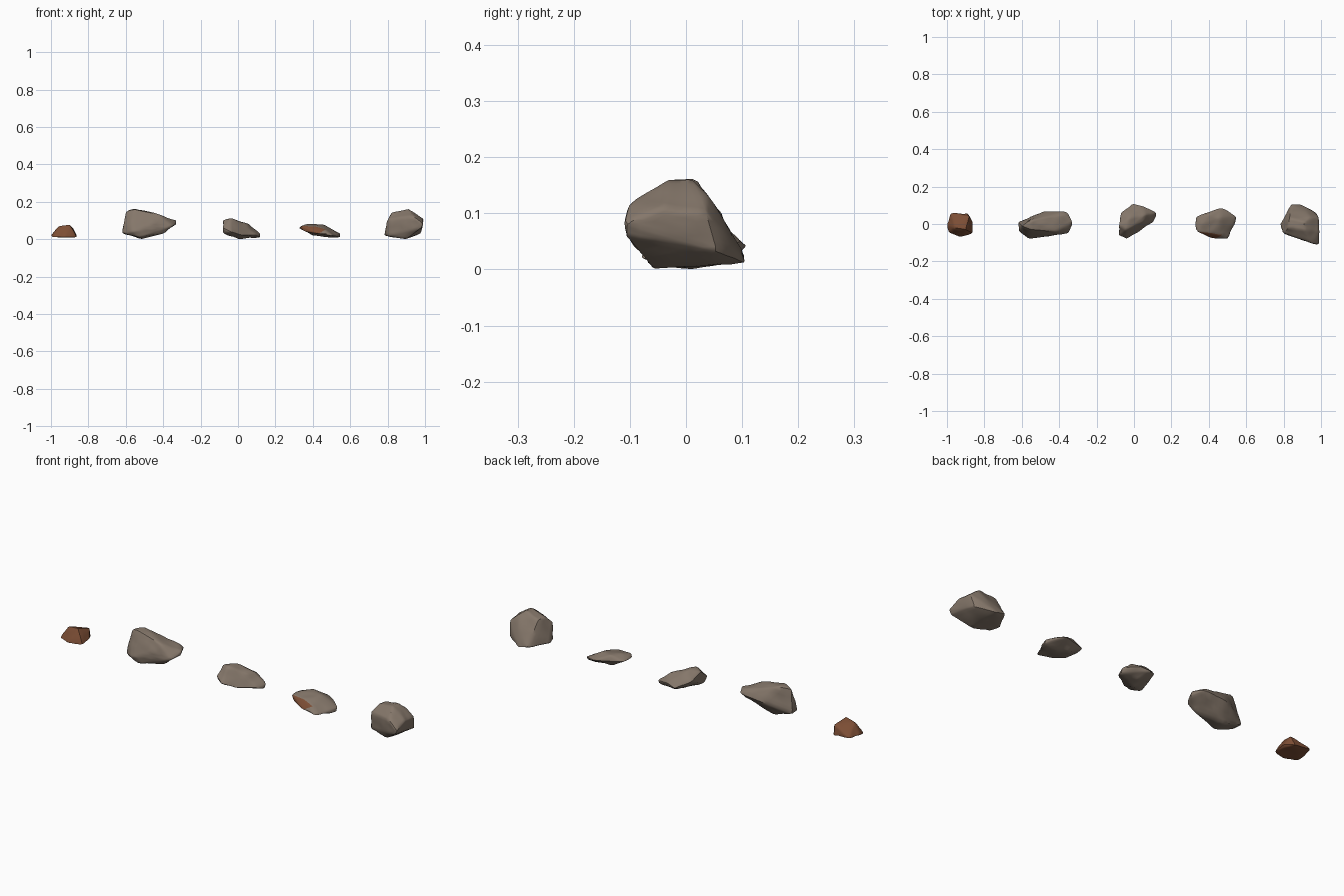
import bpy
import bmesh
import math
from mathutils import Vector, noise

default_cube = bpy.data.objects.get("Cube")
if default_cube:
    bpy.data.objects.remove(default_cube, do_unlink=True)


def make_material(name, colour):
    material = bpy.data.materials.new(name)
    material.use_nodes = True
    material.diffuse_color = (*colour, 1)
    shader = next(n for n in material.node_tree.nodes if n.type == "BSDF_PRINCIPLED")
    shader.inputs["Base Color"].default_value = (*colour, 1)
    shader.inputs["Roughness"].default_value = 0.9
    return material


stone = make_material("taupe_stone", (0.235, 0.185, 0.145))
rust = make_material("rust_stone", (0.2, 0.075, 0.035))


def make_rock(name, corners, materials, paint_rule=None):
    """Wrap a hull around the corners (hundredths), then soften and roughen it."""
    bm = bmesh.new()
    for corner in corners:
        bm.verts.new(Vector(corner) / 100)
    hull = bmesh.ops.convex_hull(bm, input=bm.verts)
    spare = {e for e in hull["geom_interior"] + hull["geom_unused"]
             if isinstance(e, bmesh.types.BMVert)}
    bmesh.ops.delete(bm, geom=list(spare), context="VERTS")
    bmesh.ops.recalc_face_normals(bm, faces=bm.faces)
    bm.normal_update()
    if paint_rule:
        for face in bm.faces:
            face.material_index = int(paint_rule(face))

    # worn edges and a gently uneven surface
    bmesh.ops.subdivide_edges(bm, edges=bm.edges, cuts=5, use_grid_fill=True)
    bmesh.ops.triangulate(bm, faces=bm.faces)
    bmesh.ops.smooth_vert(bm, verts=bm.verts, factor=0.5,
                          use_axis_x=True, use_axis_y=True, use_axis_z=True)
    bm.normal_update()
    offsets = [v.normal * noise.noise(v.co * 22) * 0.004 for v in bm.verts]
    for vert, offset in zip(bm.verts, offsets):
        vert.co += offset
        vert.co.z = max(vert.co.z, 0)

    mesh = bpy.data.meshes.new(name)
    bm.to_mesh(mesh)
    bm.free()
    for material in materials:
        mesh.materials.append(material)
    rock = bpy.data.objects.new(name, mesh)
    bpy.context.collection.objects.link(rock)

    bpy.ops.object.select_all(action="DESELECT")
    rock.select_set(True)
    bpy.context.view_layer.objects.active = rock
    bpy.ops.object.shade_smooth_by_angle(angle=math.radians(35))


# small rust pebble, lower at the back
make_rock("rust_pebble", [
    (-99, -5, 1), (-98, 6, 2), (-89, 6, 1), (-86, 1, 2), (-86, -5, 1),
    (-93, -7, 1), (-100, 0, 2), (-96, -2, 7), (-90, -3, 8), (-88, 4, 6),
    (-96, 4, 4)], [rust])

# long rock: tall on one end, tapering to a raised tip
make_rock("long_rock", [
    (-62, 1, 3), (-62, -4, 3), (-60, -1, 15), (-55, -3, 16), (-55, 2, 16),
    (-48, 7, 8), (-56, -8, 4), (-53, -7, 1), (-51, 1, 0), (-49, 0, 15),
    (-57, -6, 9), (-42, -4, 13), (-36, 7, 9), (-37, 5, 11), (-33, 1, 10),
    (-33, 0, 8), (-35, -5, 7), (-40, -4, 3), (-44, -6, 9)], [stone])

# wedge-shaped rock, tapering underneath
make_rock("wedge_rock", [
    (-8, -1, 10), (-8, -6, 6), (-4, -8, 4), (-4, -3, 11), (-3, 3, 11),
    (-7, 6, 7), (-1, 11, 4), (4, 10, 5), (6, 5, 8), (12, 6, 3), (12, 5, 1),
    (10, 1, 2), (2, -5, 2), (-8, -4, 3), (0, 0, 0), (2, 6, 1), (4, 1, 8)],
    [stone])


# thin flake with a rust fracture across its front edge
def fracture(face):
    return face.normal.y < -0.6 and face.calc_center_median().x < 0.46


make_rock("flake_rock", [
    (33, 4, 6), (33, -3, 6), (36, 0, 8), (40, 5, 8), (46, 3, 8), (47, 9, 5),
    (55, 4, 3), (55, 3, 1), (51, -2, 1), (50, -8, 2), (34, -4, 7),
    (41, -5, 7), (47, -6, 5), (36, -5, 4), (43, -8, 3), (46, 2, 1),
    (40, 3, 2)], [stone, rust], fracture)

# blocky rock with a flat crown and a sloping shoulder
make_rock("block_rock", [
    (78, 0, 2), (80, -5, 2), (80, -5, 11), (82, -2, 14), (83, 3, 14),
    (84, 11, 2), (89, 11, 1), (98, 6, 3), (99, 4, 10), (99, -11, 8),
    (98, -11, 6), (99, -4, 11), (94, -10, 12), (90, -8, 12), (90, -8, 4),
    (90, -6, 0), (82, -3, 1), (96, 2, 3), (91, -3, 16), (91, 1, 16),
    (95, -5, 13), (94, 4, 13)], [stone])
